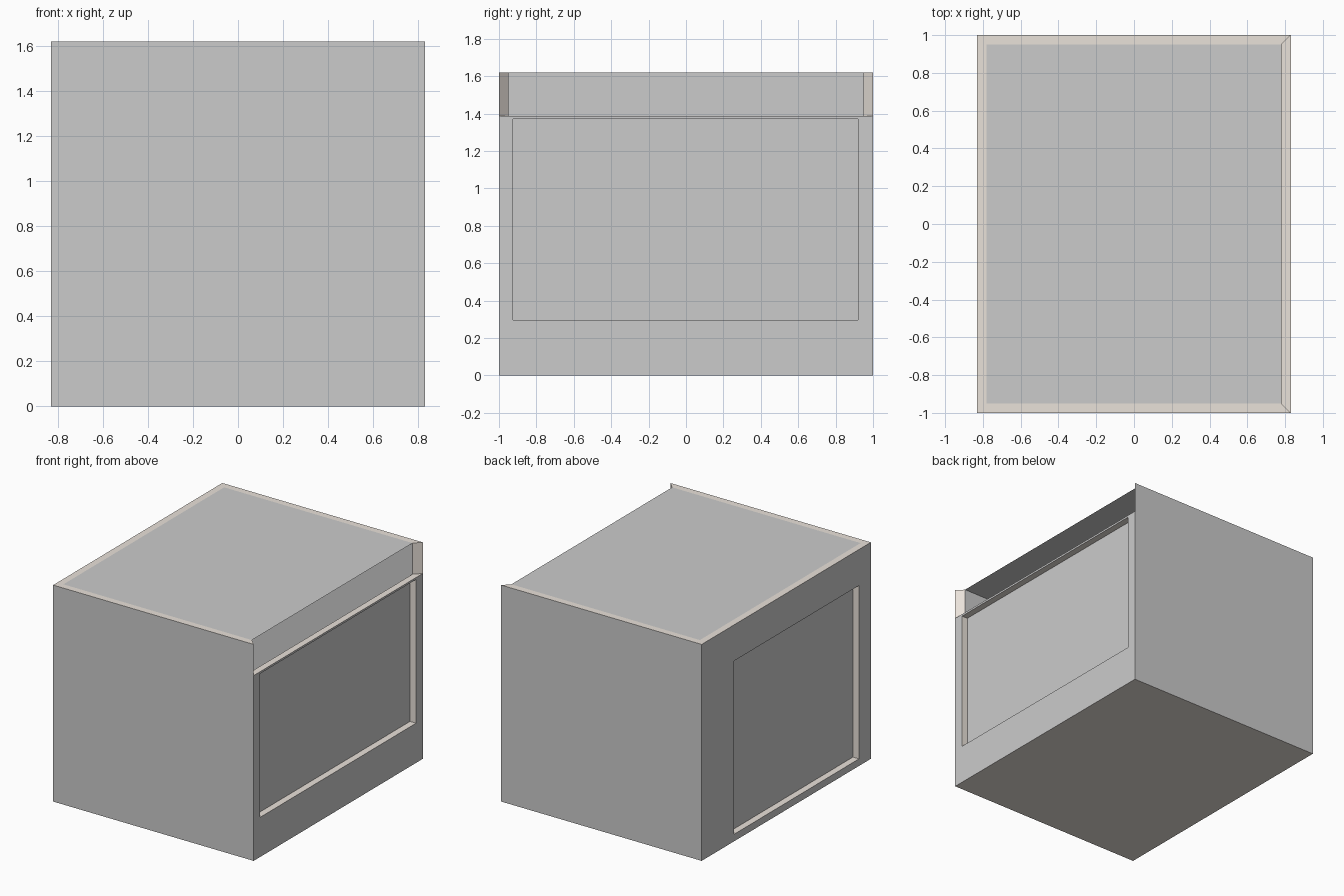
import bpy, bmesh
from mathutils import Vector

if "Cube" in bpy.data.objects:
    bpy.data.objects.remove(bpy.data.objects["Cube"])

HX, HY, H, T = 0.83, 1.0, 1.62, 0.05   # half sizes, height, wall thickness
LEDGE = 1.387                          # lower wall on the +x side

beige = bpy.data.materials.new("beige_edge")
beige.diffuse_color = (0.82, 0.76, 0.70, 1)
beige.use_nodes = True
beige.node_tree.nodes["Principled BSDF"].inputs["Base Color"].default_value = beige.diffuse_color
grey = None


def finish(name, bm, mats):
    me = bpy.data.meshes.new(name)
    bm.to_mesh(me)
    bm.free()
    for m in mats:
        me.materials.append(m)
    ob = bpy.data.objects.new(name, me)
    bpy.context.collection.objects.link(ob)
    return ob


def ring(u0, u1, z0, z1):
    return [(u0, z0), (u1, z0), (u1, z1), (u0, z1)]


def wall(name, normal, half, dist, height, window=None):
    """Mitred wall panel with beige edges and an optional window with its pane."""
    n = Vector(normal)
    u = Vector((0, 0, 1)).cross(n)

    def place(bm, pts, d):
        return [bm.verts.new(u * a + n * (dist - d) + Vector((0, 0, z))) for a, z in pts]

    bm = bmesh.new()
    out = place(bm, ring(-half, half, 0, height), 0)
    inn = place(bm, ring(-half + T, half - T, 0, height), T)

    def face(vs, mat):
        bm.faces.new(vs).material_index = mat

    def bridge(a, b, mat):
        for i in range(4):
            j = (i + 1) % 4
            face([a[i], a[j], b[j], b[i]], mat)

    bridge(out, inn, 1)
    if window:
        hole_out = place(bm, ring(*window), 0)
        hole_in = place(bm, ring(*window), T)
        bridge(out, hole_out, 0)
        bridge(inn, hole_in, 0)
        bridge(hole_out, hole_in, 1)
    else:
        face(out, 0)
        face(inn, 0)
    bmesh.ops.recalc_face_normals(bm, faces=bm.faces)
    finish(name, bm, [grey, beige])

    # pane flush with the inside of the wall
    if window:
        bm = bmesh.new()
        bm.faces.new(place(bm, ring(*window), T))
        finish(name + "_pane", bm, [])


def sheet(name, hx, hy, z, mats, up):
    bm = bmesh.new()
    vs = [bm.verts.new((x, y, z)) for x, y in ring(-hx, hx, -hy, hy)]
    bm.faces.new(vs if up else vs[::-1])
    finish(name, bm, mats)


# four walls
wall("front_wall", (0, -1, 0), HX, HY, H)
wall("back_wall", (0, 1, 0), HX, HY, H)
wall("right_wall", (1, 0, 0), HY, HX, LEDGE, (-0.925, 0.92, 0.297, 1.372))
wall("left_wall", (-1, 0, 0), HY, HX, H, (-0.62, 0.86, 0.053, 1.35))

# thin roof and floor between the walls
sheet("roof", HX - T, HY - T, H, [], True)
sheet("floor", HX - T, HY - T, 0, [beige], False)
